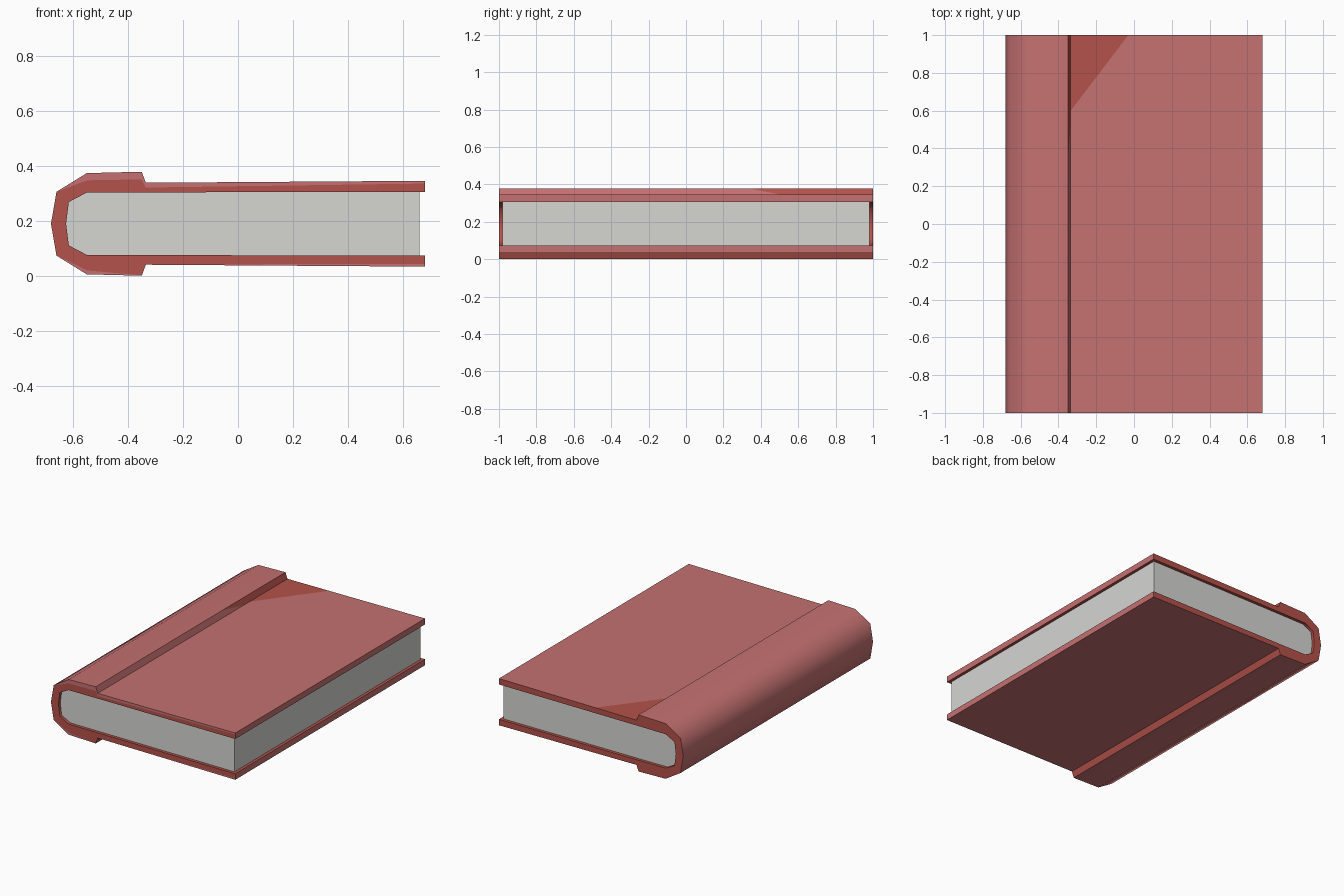
import bpy, bmesh, math
from mathutils import Vector

cube = bpy.data.objects.get("Cube")
if cube:
    bpy.data.objects.remove(cube, do_unlink=True)


def material(name, rgb):
    mat = bpy.data.materials.new(name)
    mat.use_nodes = True
    mat.diffuse_color = (*rgb, 1)
    mat.node_tree.nodes["Principled BSDF"].inputs["Base Color"].default_value = (*rgb, 1)
    return mat


rose = material("rose_cover", (0.56, 0.165, 0.165))
red = material("brick_red", (0.46, 0.085, 0.07))
paper = material("paper", (0.67, 0.67, 0.65))

MID = 0.189  # height of the book's plane of symmetry
ROSE, RED = 0, 1

# Upper half profiles, from the fore edge round to the middle of the spine
OUTER = [(0.68, 0.345), (-0.335, 0.338), (-0.35, 0.378), (-0.55, 0.373), (-0.66, 0.305), (-0.68, MID)]
INNER = [(0.68, 0.305), (-0.335, 0.303), (-0.35, 0.303), (-0.55, 0.302), (-0.615, 0.268), (-0.625, MID)]
# Share of the board thickness that is rose on the front end
TRIM = [0.25, 0.5, 0.37, 0.37, 0.02, 0.02, 0.02, 0.2, 0.02, 0.02, 0.25]


def mirrored(half):
    return half + [(x, 2 * MID - z) for x, z in reversed(half[:-1])]


def finish(name, bm, mats):
    bmesh.ops.recalc_face_normals(bm, faces=bm.faces[:])
    mesh = bpy.data.meshes.new(name)
    bm.to_mesh(mesh)
    bm.free()
    obj = bpy.data.objects.new(name, mesh)
    bpy.context.collection.objects.link(obj)
    for mat in mats:
        mesh.materials.append(mat)
    bpy.ops.object.select_all(action="DESELECT")
    obj.select_set(True)
    bpy.context.view_layer.objects.active = obj
    bpy.ops.object.shade_smooth_by_angle(angle=math.radians(60))
    obj.modifiers.new("weighted_normals", "WEIGHTED_NORMAL").keep_sharp = True
    return obj


def paint_beyond(bm, face, point, normal):
    """Cut one face along a plane and paint the far side red."""
    geom = [face, *face.edges, *face.verts]
    cut = bmesh.ops.bisect_plane(bm, geom=geom, plane_co=point, plane_no=normal)
    for f in {g for g in cut["geom"] if isinstance(g, bmesh.types.BMFace)}:
        if (f.calc_center_median() - Vector(point)).dot(Vector(normal)) > 0:
            f.material_index = RED


# Wrap-around cover: a folded ribbon with thickness, running along y
bm = bmesh.new()
outer, inner = mirrored(OUTER), mirrored(INNER)
rings = []
for (ox, oz), (ix, iz), t in zip(outer, inner, TRIM):
    trim = (ox + (ix - ox) * t, -1, oz + (iz - oz) * t)
    points = [(ox, 1, oz), (ox, -1, oz), trim, (ix, -1, iz), (ix, 1, iz)]
    rings.append([bm.verts.new(p) for p in points])

# Order around a section: outside, front trim, front end, inside, back end
colours = [ROSE, ROSE, RED, RED, RED]
outside = []
for a, b in zip(rings, rings[1:]):
    for k, colour in enumerate(colours):
        n = (k + 1) % len(colours)
        face = bm.faces.new((a[k], a[n], b[n], b[k]))
        face.material_index = colour
        if k == 0:
            outside.append(face)
for end in (rings[0], rings[-1]):
    bm.faces.new(end)  # fore edges of the two boards
outside[-2].material_index = RED  # lower hinge step

# Red corner beside the hinge on the upper board, and on the step itself
paint_beyond(bm, outside[0], (-0.335, 0.6, 0.338), (-0.4, 0.305, 0))
paint_beyond(bm, outside[1], (-0.34, 0.48, 0.35), (0, 0.03, 0.15))
finish("cover", bm, [rose, red])

# Page block: fills the cover, set back slightly at the fore edge and ends
bm = bmesh.new()
section = [(min(x, 0.66), z) for x, z in inner]
front = bm.faces.new([bm.verts.new((x, -0.98, z)) for x, z in section])
block = bmesh.ops.extrude_face_region(bm, geom=[front], use_keep_orig=True)
moved = [g for g in block["geom"] if isinstance(g, bmesh.types.BMVert)]
bmesh.ops.translate(bm, verts=moved, vec=(0, 1.96, 0))
finish("pages", bm, [paper])
